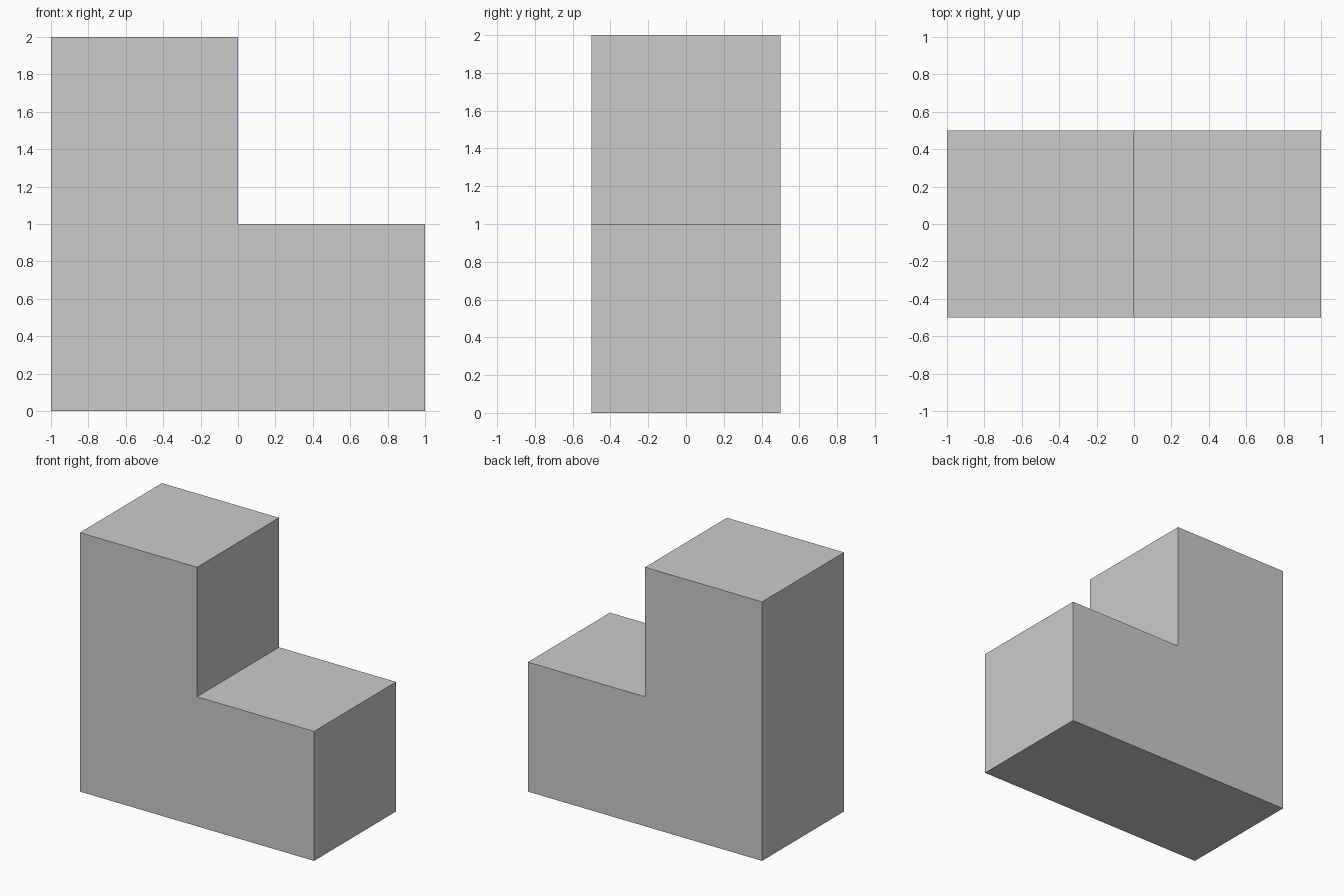
import bpy
import bmesh

if "Cube" in bpy.data.objects:
    bpy.data.objects.remove(bpy.data.objects["Cube"])

# L-shaped side profile (x, z), extruded along y
PROFILE = [(-1, 0), (1, 0), (1, 1), (0, 1), (0, 2), (-1, 2)]
DEPTH = 1.0


def extrude_profile(name, profile, depth):
    bm = bmesh.new()
    face = bm.faces.new([bm.verts.new((x, -depth / 2, z)) for x, z in profile])
    result = bmesh.ops.extrude_face_region(bm, geom=[face], use_keep_orig=True)
    moved = [v for v in result["geom"] if isinstance(v, bmesh.types.BMVert)]
    bmesh.ops.translate(bm, verts=moved, vec=(0, depth, 0))
    bmesh.ops.recalc_face_normals(bm, faces=bm.faces)
    mesh = bpy.data.meshes.new(name)
    bm.to_mesh(mesh)
    bm.free()
    obj = bpy.data.objects.new(name, mesh)
    bpy.context.collection.objects.link(obj)
    return obj


# Single solid step block
extrude_profile("step_block", PROFILE, DEPTH)
